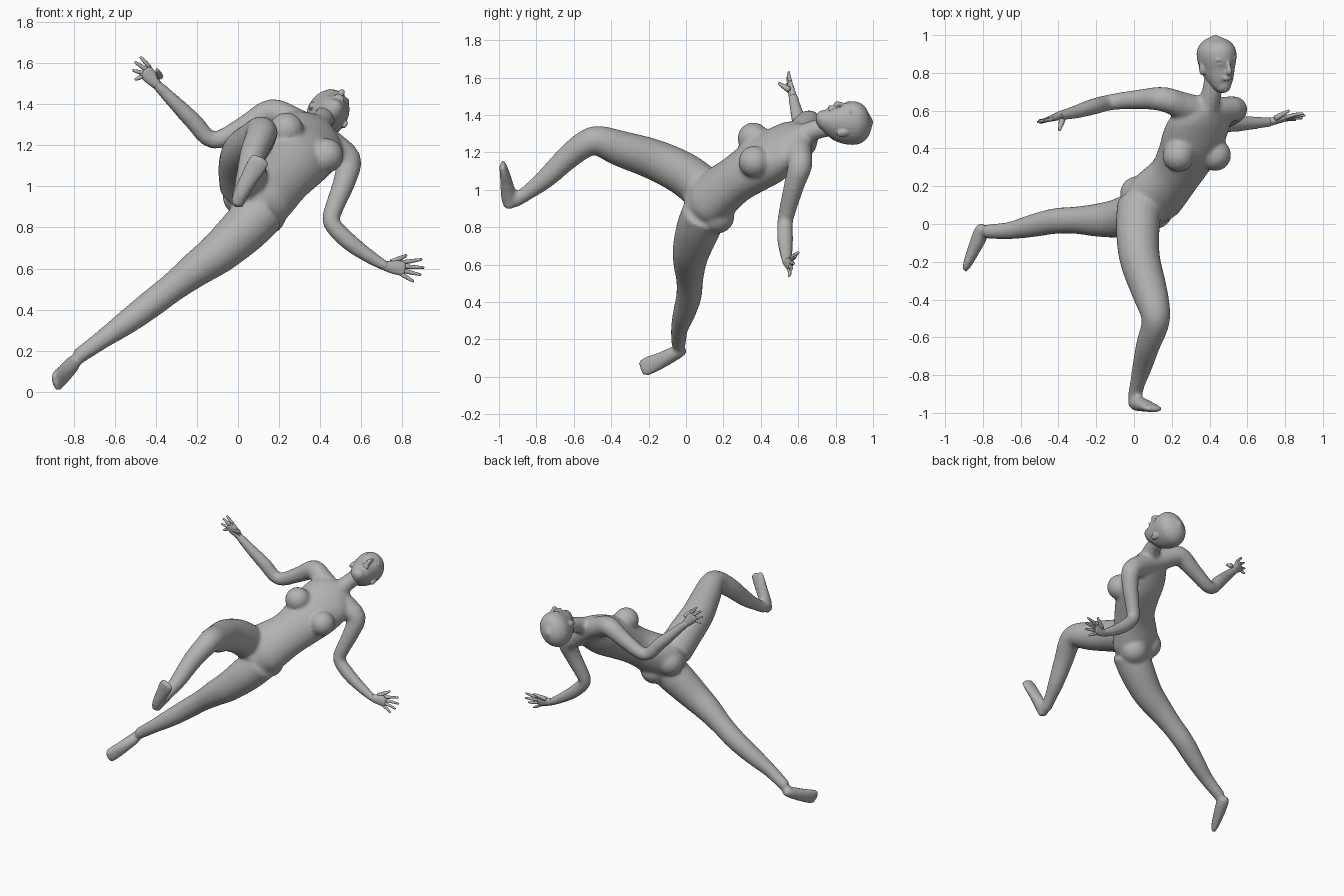
import bpy, bmesh, math
from mathutils import Vector as V, Matrix

skin = bpy.data.materials.new("plain grey")
skin.diffuse_color = (0.45, 0.45, 0.45, 1)


def spline(rows, n):
    """Catmull-Rom resampling of section rows."""
    out = []
    for i in range(len(rows) - 1):
        p = [rows[max(0, min(len(rows) - 1, i + k))] for k in (-1, 0, 1, 2)]
        for j in range(n):
            t = j / n
            out.append([0.5 * (2 * b + (c - a) * t + (2 * a - 5 * b + 4 * c - d) * t * t
                               + (3 * b - a - 3 * c + d) * t ** 3) for a, b, c, d in zip(*p)])
    return out + [list(rows[-1])]


def loft(bm, rows, side, segs=20, n=4):
    """Closed tube of elliptical sections: x, y, z, half width, half depth."""
    rows = [r if len(r) == 5 else (*r, r[3]) for r in rows]
    rows = spline(rows, n)
    pts = [V(r[:3]) for r in rows]
    rings = []
    for i, r in enumerate(rows):
        t = (pts[min(i + 1, len(pts) - 1)] - pts[max(i - 1, 0)]).normalized()
        s = V(side)
        s = (s - t * s.dot(t)).normalized()
        f = s.cross(t)
        rings.append([bm.verts.new(pts[i] + s * r[3] * math.cos(a) + f * r[4] * math.sin(a))
                      for a in (2 * math.pi * k / segs for k in range(segs))])
    for a, b in zip(rings, rings[1:]):
        for k in range(segs):
            bm.faces.new((a[k], a[(k + 1) % segs], b[(k + 1) % segs], b[k]))
    # rounded ends
    for ring, row, p, q in ((rings[0], rows[0], pts[0], pts[1]), (rings[-1], rows[-1], pts[-1], pts[-2])):
        tip = bm.verts.new(p + (p - q).normalized() * min(row[3], row[4]) * 0.5)
        for k in range(segs):
            bm.faces.new((ring[k], ring[(k + 1) % segs], tip))


def ball(bm, c, size, axes=None):
    m = Matrix.Translation(c)
    if axes:
        m = m @ Matrix(axes).transposed().to_4x4()
    m = m @ Matrix.Diagonal((*size, 1))
    bmesh.ops.create_uvsphere(bm, u_segments=20, v_segments=12, radius=1, matrix=m)


def finish(bm, name, voxel=0):
    bmesh.ops.recalc_face_normals(bm, faces=bm.faces)
    me = bpy.data.meshes.new(name)
    bm.to_mesh(me)
    bm.free()
    me.materials.append(skin)
    ob = bpy.data.objects.new(name, me)
    bpy.context.collection.objects.link(ob)
    for p in me.polygons:
        p.use_smooth = True
    if voxel:
        r = ob.modifiers.new("blend", 'REMESH')
        r.mode, r.voxel_size, r.use_smooth_shade = 'VOXEL', voxel, True
        s = ob.modifiers.new("soften", 'SMOOTH')
        s.factor, s.iterations = 0.5, 5
    return ob


# --- body: torso, limbs and feet blended into one skin
S = (0.8, -0.1, -0.59)          # from right shoulder to left shoulder
bm = bmesh.new()
loft(bm, [(.05, .04, .90, .11, .09), (.10, .13, .95, .17, .13), (.215, .26, 1.05, .15, .12),
          (.28, .37, 1.125, .165, .128), (.32, .47, 1.185, .18, .125), (.36, .56, 1.25, .17, .095),
          (.39, .63, 1.29, .09, .065)], S, 28)
loft(bm, [(.38, .58, 1.27, .065), (.41, .69, 1.32, .053), (.43, .80, 1.345, .055)], S)      # neck
loft(bm, [(.18, .655, 1.36, .066), (.36, .60, 1.265, .075), (.53, .615, 1.15, .062)], (0, 1, 0))  # shoulders
ball(bm, (.235, .36, 1.275), (.085,) * 3)     # breasts
ball(bm, (.43, .365, 1.15), (.085,) * 3)
ball(bm, (.14, .165, .86), (.095,) * 3)       # buttocks
ball(bm, (.02, .16, .95), (.095,) * 3)
# right arm, left arm
loft(bm, [(.26, .62, 1.32, .07), (.16, .66, 1.36, .066), (.03, .66, 1.29, .052), (-.12, .645, 1.225, .043),
          (-.22, .62, 1.32, .043), (-.32, .59, 1.42, .034), (-.41, .57, 1.51, .024)], (0, 1, 0))
loft(bm, [(.46, .60, 1.19, .07), (.535, .61, 1.13, .065), (.52, .58, 1.03, .055), (.47, .545, .90, .046),
          (.455, .53, .825, .042), (.53, .53, .74, .043), (.63, .535, .665, .035), (.73, .54, .605, .024)], (0, 1, 0))
# left (stretched) leg, right (raised) leg
loft(bm, [(.12, .10, .88, .12), (.03, .065, .79, .118), (-.09, .03, .68, .102), (-.20, .02, .60, .087),
          (-.31, .02, .515, .072), (-.42, .015, .43, .068), (-.54, -.01, .34, .06), (-.66, -.035, .255, .046),
          (-.78, -.04, .17, .038)], (0, 1, 0))
loft(bm, [(.03, .10, 1.0, .12), (.02, -.02, 1.09, .116), (.03, -.18, 1.165, .108), (.08, -.35, 1.22, .096),
          (.113, -.47, 1.262, .08), (.108, -.545, 1.24, .072), (.075, -.64, 1.165, .064), (.045, -.75, 1.06, .053),
          (.02, -.84, .99, .041), (.003, -.915, .94, .037)], (1, 0, 0))
# left foot, right foot
loft(bm, [(-.80, -.015, .15, .032, .034), (-.815, -.06, .125, .038, .042), (-.85, -.14, .085, .046, .034),
          (-.878, -.205, .058, .052, .024), (-.89, -.238, .042, .045, .016)], (.37, .65, -.65))
loft(bm, [(-.005, -.94, .91, .032, .034), (.015, -.948, .965, .038, .042), (.06, -.962, 1.05, .046, .032),
          (.095, -.975, 1.11, .053, .022), (.11, -.982, 1.14, .045, .015)], (.85, 0, -.5))
finish(bm, "body", 0.012)

# --- hands: palm, four fingers, thumb
HANDS = {
    "right_hand": ((-.395, .572, 1.495), (-.455, .553, 1.565), (.6, .1, .75), (-.38, .55, 1.535), (-.395, .495, 1.57),
                   [(-.475, .55, 1.63), (-.502, .545, 1.605), (-.512, .54, 1.565), (-.502, .55, 1.52)]),
    "left_hand": ((.715, .54, .612), (.81, .56, .60), (.1, .2, 1), (.75, .56, .63), (.82, .60, .665),
                  [(.895, .585, .645), (.905, .575, .605), (.89, .56, .57), (.855, .55, .538)]),
}
for name, (wrist, knuckle, across, thumb0, thumb1, tips) in HANDS.items():
    bm = bmesh.new()
    w, k, a = V(wrist), V(knuckle), V(across).normalized()
    loft(bm, [(*w, .024, .022), (*w.lerp(k, .5), .034, .018), (*k, .038, .013)], a, 14)
    for i, tip in enumerate(tips):
        base = w.lerp(k, .9) + a * (.03 - .02 * i)
        mid = base.lerp(V(tip), .5) + a.cross(k - w).normalized() * .004
        loft(bm, [(*base, .011), (*mid, .010), (*tip, .006)], a, 8, 2)
    t0, t1 = V(thumb0), V(thumb1)
    loft(bm, [(*t0, .017), (*t0.lerp(t1, .5), .013), (*t1, .007)], k - w, 8, 2)
    finish(bm, name)

# --- head: skull with jaw, brow, nose, lips and ears
up = V((-.05, .98, .10)).normalized()
face = V((.5, -.05, .86))
face = (face - up * face.dot(up)).normalized()
left = up.cross(face) * -1
centre = V((.44, .863, 1.355))


def at(s, f, u):
    return centre + left * s + face * f + up * u


AX = (left, face, up)
bm = bmesh.new()
loft(bm, [(*at(0, f, u), w, d) for u, f, w, d in (
    (-.15, .07, .028, .025), (-.125, .048, .052, .056), (-.085, .028, .072, .082), (-.04, .01, .086, .108),
    (.01, 0, .098, .12), (.06, -.004, .097, .117), (.10, -.006, .072, .088), (.122, -.006, .035, .045))], left, 28)
loft(bm, [(*at(0, .112, .005), .009), (*at(0, .122, -.028), .012), (*at(0, .126, -.048), .016),
          (*at(0, .108, -.056), .016)], left, 10, 3)                   # nose
for s in (-1, 1):
    ball(bm, at(.094 * s, -.005, -.035), (.011, .021, .033), AX)       # ear
    ball(bm, at(.038 * s, .098, .016), (.026, .014, .007), AX)         # brow
    ball(bm, at(.036 * s, .093, -.008), (.016, .013, .009), AX)        # eye
for u in (-.08, -.091):
    ball(bm, at(0, .104, u), (.026, .012, .006), AX)                   # lips
finish(bm, "head", 0.006).modifiers["soften"].iterations = 2
